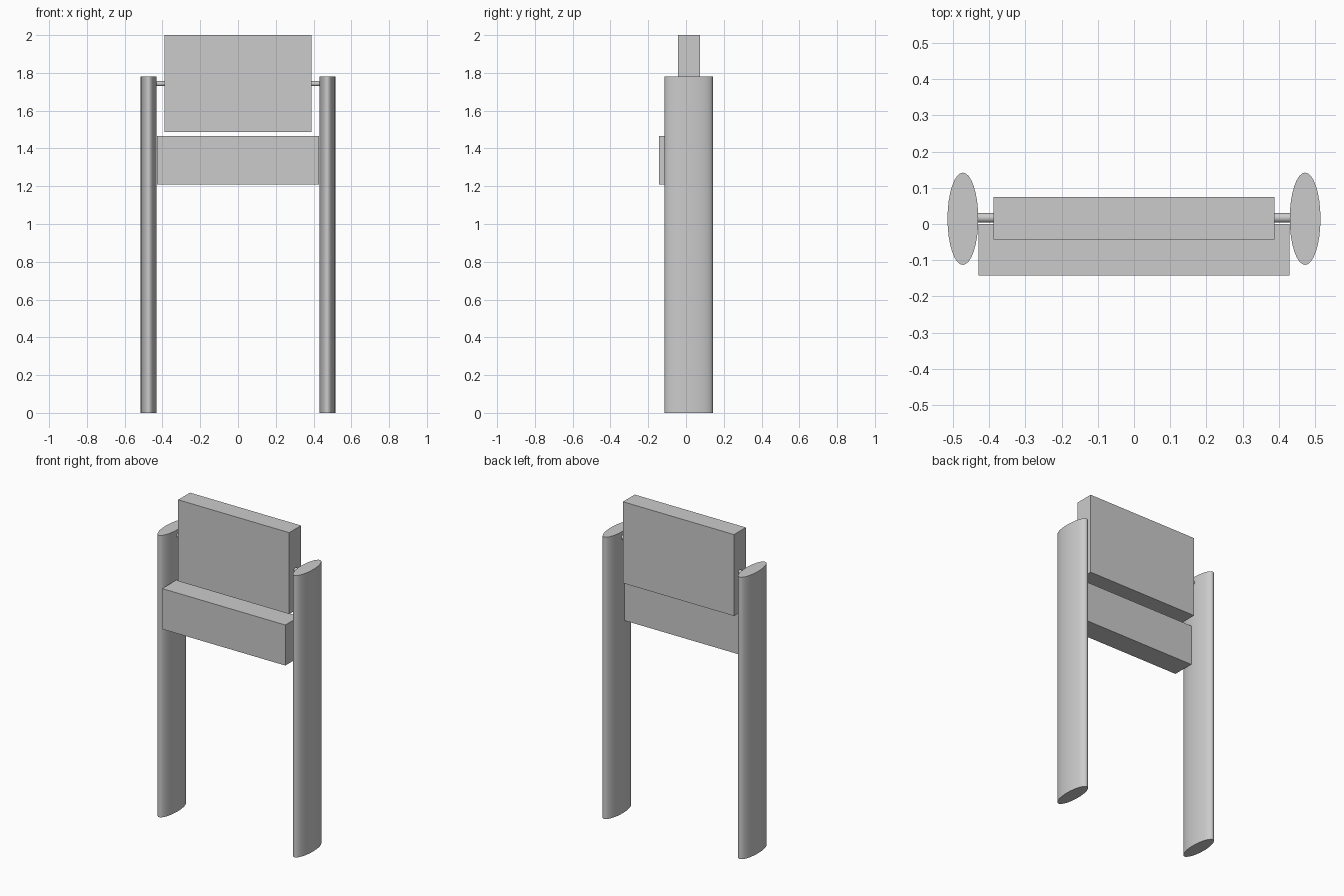
import bpy
import math

if "Cube" in bpy.data.objects:
    bpy.data.objects.remove(bpy.data.objects["Cube"])


def box(name, x, y, z):
    """Box from (min, max) ranges on each axis."""
    bpy.ops.mesh.primitive_cube_add(size=1, location=[sum(r) / 2 for r in (x, y, z)])
    ob = bpy.context.object
    ob.name = name
    ob.scale = [r[1] - r[0] for r in (x, y, z)]
    bpy.ops.object.transform_apply(location=False, rotation=False, scale=True)
    return ob


def cylinder(name, verts, loc, depth, scale, rot=(0, 0, 0)):
    """Smooth-sided cylinder with an elliptical section."""
    bpy.ops.mesh.primitive_cylinder_add(vertices=verts, radius=1, depth=depth,
                                        location=loc, rotation=rot)
    ob = bpy.context.object
    ob.name = name
    ob.scale = (scale[0], scale[1], 1)
    bpy.ops.object.transform_apply(location=False, rotation=False, scale=True)
    bpy.ops.object.shade_smooth_by_angle(angle=math.radians(40))
    return ob


# Sign panels
box("upper_panel", (-0.388, 0.388), (-0.043, 0.075), (1.486, 2.0))
box("lower_panel", (-0.43, 0.43), (-0.142, 0.0), (1.21, 1.466))

# Elliptical posts and the pins holding the upper panel
for side, label in ((-1, "left"), (1, "right")):
    cylinder(f"{label}_post", 32, (side * 0.473, 0.0145, 0.89), 1.78, (0.0425, 0.1275))
    cylinder(f"{label}_pin", 16, (side * 0.41, 0.017, 1.743), 0.05, (0.0135, 0.0135),
             rot=(0, math.pi / 2, 0))
